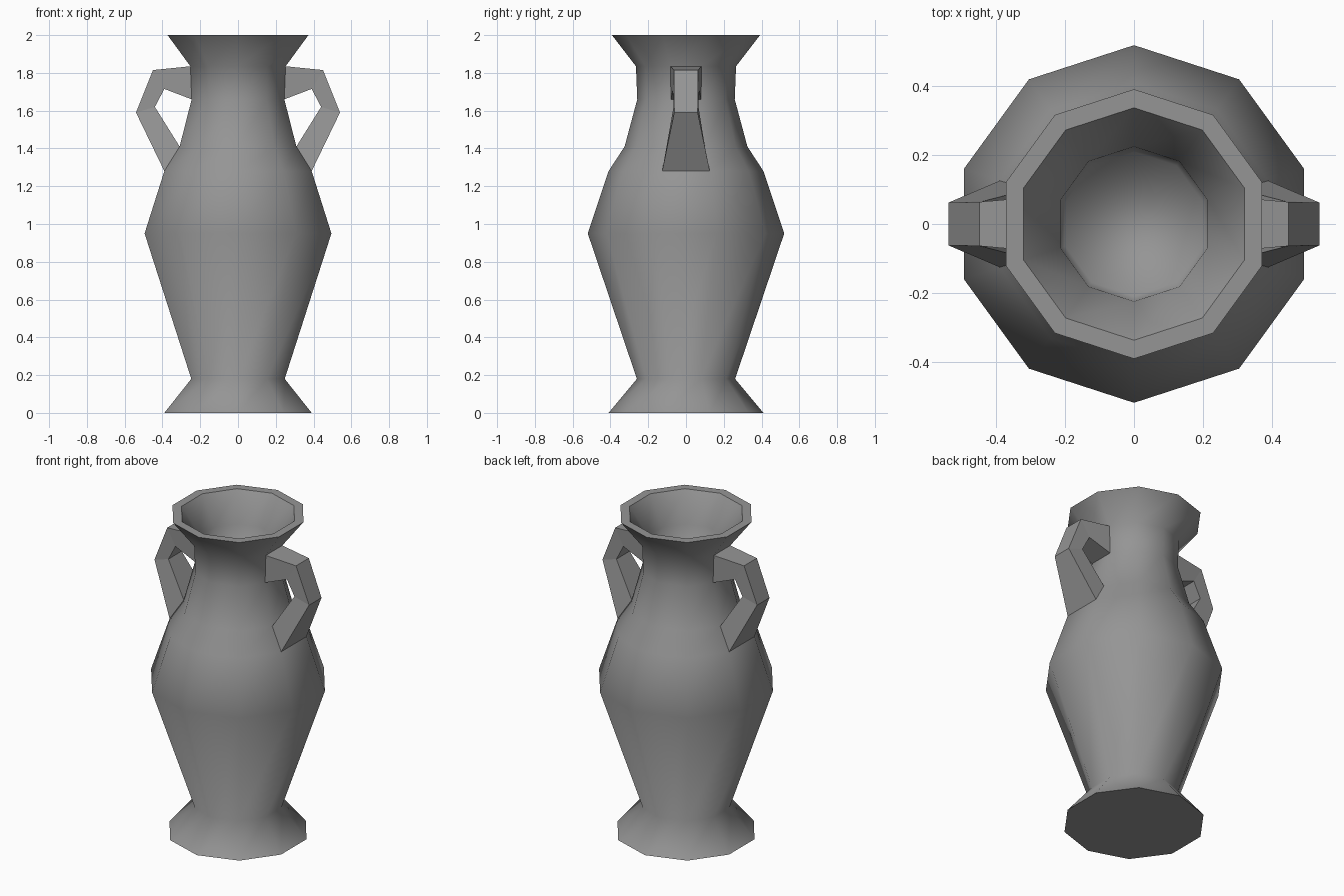
import bpy, bmesh
from math import sin, cos, pi

SIDES = 10

cube = bpy.data.objects.get("Cube")
if cube:
    bpy.data.objects.remove(cube, do_unlink=True)

clay = bpy.data.materials.new("grey_clay")
clay.use_nodes = True
clay.diffuse_color = (0.3, 0.3, 0.3, 1)
bsdf = next(n for n in clay.node_tree.nodes if n.type == 'BSDF_PRINCIPLED')
bsdf.inputs["Base Color"].default_value = clay.diffuse_color
bsdf.inputs["Roughness"].default_value = 0.8


def loft(bm, rings):
    """Skin a list of equal-length vertex rings; return the rings."""
    loops = [[bm.verts.new(p) for p in ring] for ring in rings]
    for a, b in zip(loops, loops[1:]):
        n = len(a)
        for i in range(n):
            j = (i + 1) % n
            bm.faces.new((a[i], a[j], b[j], b[i]))
    return loops


def finish(bm, name):
    mesh = bpy.data.meshes.new(name)
    bm.to_mesh(mesh)
    bm.free()
    mesh.materials.append(clay)
    obj = bpy.data.objects.new(name, mesh)
    bpy.context.collection.objects.link(obj)
    return obj


# Vase body: (radius, height) up the outside, over the lip, down the inside
profile = [(0.41, 0), (0.26, 0.18), (0.52, 0.95), (0.41, 1.28), (0.325, 1.41),
           (0.258, 1.66), (0.265, 1.835), (0.392, 2), (0.338, 2),
           (0.225, 1.83), (0.21, 1.6)]


def ring(radius, z):
    angles = [pi / 2 + 2 * pi * i / SIDES for i in range(SIDES)]
    return [(radius * cos(a), radius * sin(a), z) for a in angles]


bm = bmesh.new()
loops = loft(bm, [ring(r, z) for r, z in profile])
bm.faces.new(loops[0][::-1])
bm.faces.new(loops[-1])
for face in bm.faces:
    face.smooth = True
# Keep the foot and lip edges crisp
for edge in bm.edges:
    if all(v.co.z < 0.01 or v.co.z > 1.99 for v in edge.verts):
        edge.smooth = False
finish(bm, "vase_body")

# Handles: sections as outer x, z, half width, then inner x, z, half width
sections = [(0.252, 1.835, 0.082, 0.245, 1.66, 0.08),
            (0.45, 1.815, 0.064, 0.39, 1.715, 0.068),
            (0.54, 1.59, 0.062, 0.44, 1.62, 0.066),
            (0.39, 1.28, 0.126, 0.309, 1.41, 0.1)]

for name, side in (("left_handle", 1), ("right_handle", -1)):
    bm = bmesh.new()
    loft(bm, [[(side * xo, -wo, zo), (side * xo, wo, zo),
               (side * xi, wi, zi), (side * xi, -wi, zi)]
              for xo, zo, wo, xi, zi, wi in sections])
    # Make the open tube's faces point outward
    if side < 0:
        bmesh.ops.reverse_faces(bm, faces=bm.faces[:])
    bm.normal_update()
    top = max(bm.faces, key=lambda f: f.calc_center_median().z)
    if top.normal.z < 0:
        bmesh.ops.reverse_faces(bm, faces=bm.faces[:])
    finish(bm, name)
